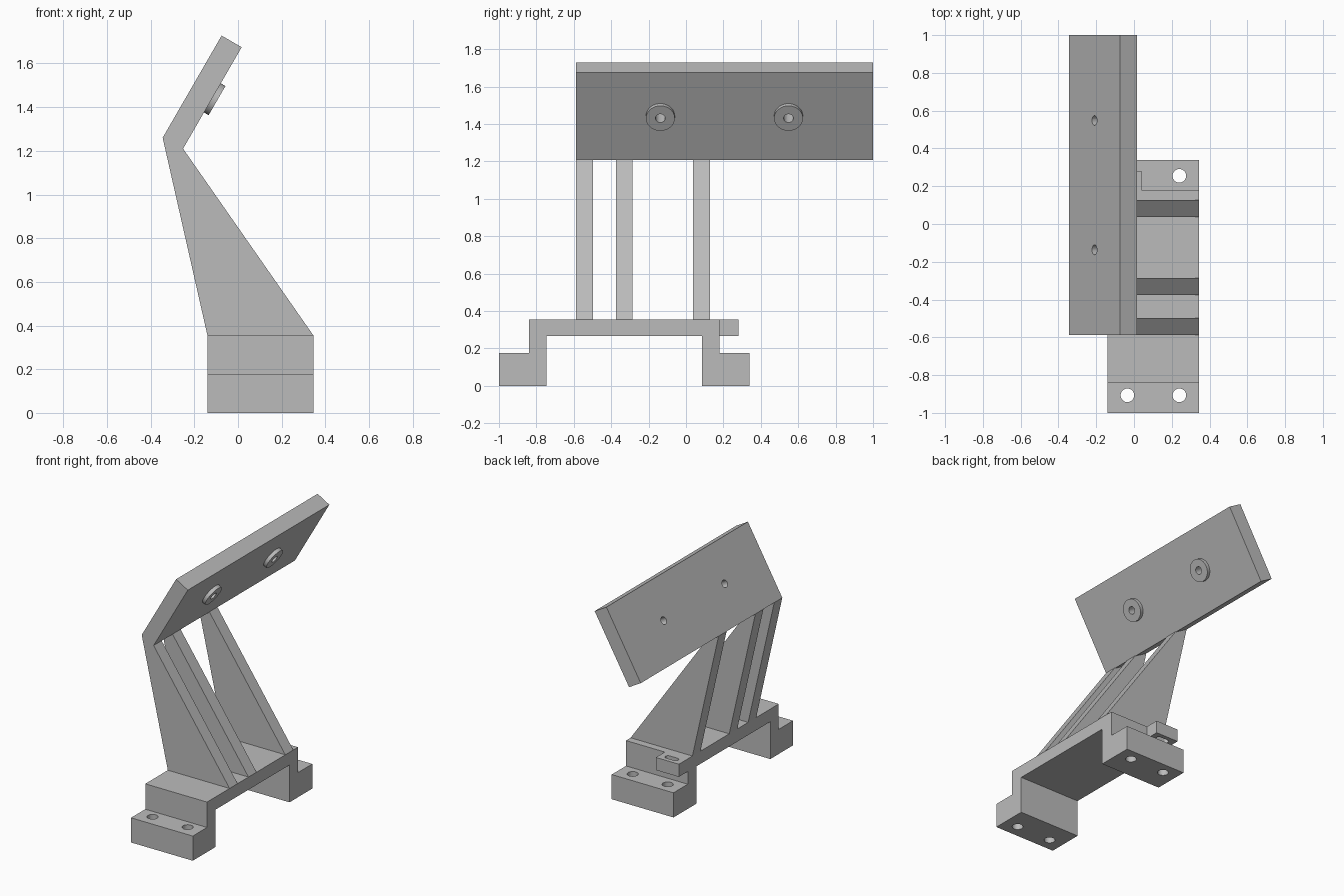
import bpy, bmesh, math
from mathutils import Vector, Matrix

cube = bpy.data.objects.get("Cube")
if cube:
    bpy.data.objects.remove(cube, do_unlink=True)

grey = bpy.data.materials.new("plain grey")
grey.use_nodes = True
GREY = (0.5, 0.5, 0.5, 1)
grey.diffuse_color = GREY
grey.node_tree.nodes["Principled BSDF"].inputs["Base Color"].default_value = GREY


def finish(name, bm):
    bmesh.ops.recalc_face_normals(bm, faces=bm.faces)
    mesh = bpy.data.meshes.new(name)
    bm.to_mesh(mesh)
    bm.free()
    mesh.materials.append(grey)
    ob = bpy.data.objects.new(name, mesh)
    bpy.context.collection.objects.link(ob)
    return ob


def prism(name, profile, axis, start, end):
    """Extrude a profile in the plane across the x, y or z axis."""
    def place(p, d):
        v = list(p)
        v.insert("xyz".index(axis), d)
        return Vector(v)
    bm = bmesh.new()
    face = bm.faces.new([bm.verts.new(place(p, start)) for p in profile])
    ext = bmesh.ops.extrude_face_region(bm, geom=[face])["geom"]
    verts = [g for g in ext if isinstance(g, bmesh.types.BMVert)]
    bmesh.ops.translate(bm, verts=verts, vec=place((0, 0), end - start))
    return finish(name, bm)


def cylinder(name, centre, radius, depth, direction):
    bm = bmesh.new()
    turn = Vector((0, 0, 1)).rotation_difference(direction).to_matrix().to_4x4()
    bmesh.ops.create_cone(bm, cap_ends=True, segments=40, radius1=radius, radius2=radius,
                          depth=depth, matrix=Matrix.Translation(centre) @ turn)
    return finish(name, bm)


def cut(ob, cutter):
    mod = ob.modifiers.new("cut", "BOOLEAN")
    mod.operation = "DIFFERENCE"
    mod.solver = "EXACT"
    mod.object = cutter
    cutter.hide_render = True
    bpy.context.view_layer.objects.active = ob
    bpy.ops.object.modifier_apply(modifier=mod.name)
    bpy.data.objects.remove(cutter, do_unlink=True)


LEFT, RIGHT = -0.14, 0.345
UP = Vector((0, 0, 1))
BED, DECK, STEP = 0.265, 0.355, 0.175

# Bridge-shaped base with two stepped feet
base = prism("base", [(-1, 0), (-0.745, 0), (-0.745, BED), (0.085, BED), (0.085, 0), (0.34, 0),
                      (0.34, STEP), (0.18, STEP), (0.18, DECK), (-0.84, DECK), (-0.84, STEP),
                      (-1, STEP)], "x", LEFT, RIGHT)
for x in (-0.035, 0.24):
    for y in (-0.907, 0.255):
        cut(base, cylinder("bolt_cutter", Vector((x, y, 0.1)), 0.036, 0.4, UP))

# Small rear tab with a rounded slot
tab = prism("rear_tab", [(LEFT, 0.18), (0.04, 0.18), (0.04, 0.28), (LEFT, 0.28)], "z", BED, DECK)
slot = []
for i in range(24):
    a = math.tau * (i + 0.5) / 24
    slot.append((-0.05 + math.copysign(0.03, math.cos(a)) + 0.02 * math.cos(a),
                 0.23 + 0.02 * math.sin(a)))
cut(tab, prism("slot_cutter", slot, "z", 0.2, 0.4))

# Leaning plate, tilted 60 degrees
along = Vector((0.5, 0, math.sqrt(0.75)))
under = Vector((math.sqrt(0.75), 0, -0.5))
foot = Vector((-0.345, 0, 1.26))
THICK, LENGTH = 0.106, 0.54
corners = [foot, foot + under * THICK, foot + under * THICK + along * LENGTH, foot + along * LENGTH]
plate = prism("leaning_plate", [(c.x, c.z) for c in corners], "y", -0.587, 1)

# Round bosses on the underside, drilled through with the plate
for i, y in enumerate((-0.137, 0.548)):
    face = Vector((-0.096, y, 1.43))
    boss = cylinder(f"boss_{i + 1}", face - under * 0.018, 0.077, 0.036, under)
    for part in (plate, boss):
        cut(part, cylinder("drill_cutter", face, 0.026, 0.6, under))
    for poly in boss.data.polygons:
        poly.use_smooth = abs(poly.normal.dot(under)) < 0.5

# Three tapering ribs joining base and plate
low = corners[1]
for i, y in enumerate((-0.587, -0.375, 0.038)):
    prism(f"rib_{i + 1}", [(LEFT, DECK), (RIGHT, DECK), (low.x, low.z + 0.005), (foot.x, foot.z)],
          "y", y, y + 0.09)
